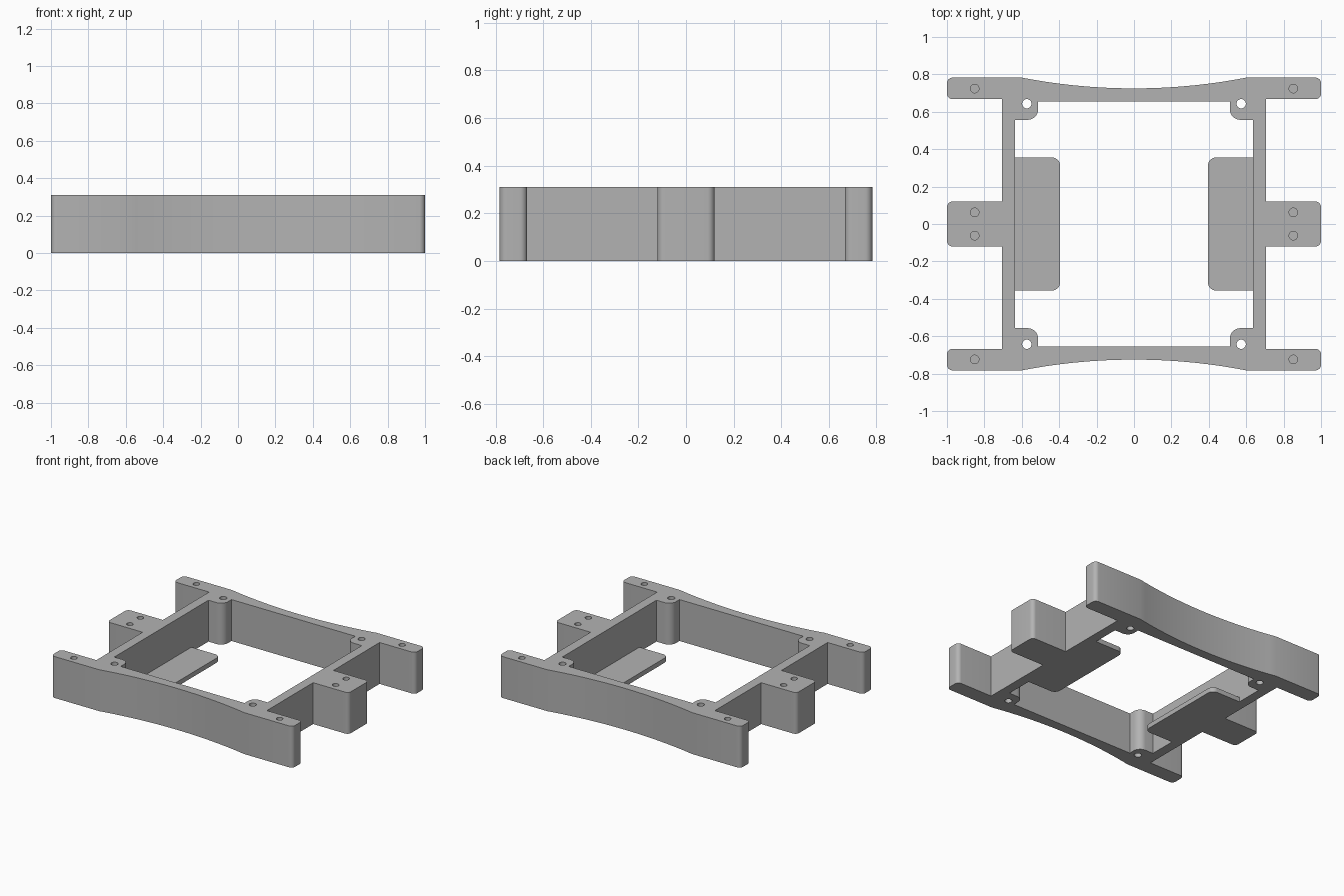
import bpy, bmesh
from math import cos, sin, sqrt, pi
from mathutils import Vector

cube = bpy.data.objects.get("Cube")
if cube:
    bpy.data.objects.remove(cube, do_unlink=True)

HEIGHT = 0.31
PLATE = 0.035

grey = bpy.data.materials.new("plain grey")
grey.use_nodes = True
colour = (0.45, 0.45, 0.45, 1)
grey.diffuse_color = colour
grey.node_tree.nodes["Principled BSDF"].inputs["Base Color"].default_value = colour


def mirrored(quarter):
    """Close a loop from the points of its +x +y quarter."""
    half = quarter + [(-x, y, r) for x, y, r in reversed(quarter)]
    return half + [(x, -y, r) for x, y, r in reversed(half)]


def rounded(points, steps=8):
    """Replace each right-angled corner (x, y, radius) by an arc."""
    out = []
    for i, (x, y, r) in enumerate(points):
        p = Vector((x, y))
        if r == 0:
            out.append(p)
            continue
        a = (Vector(points[i - 1][:2]) - p).normalized() * r
        b = (Vector(points[(i + 1) % len(points)][:2]) - p).normalized() * r
        for k in range(steps + 1):
            t = k / steps * pi / 2
            out.append(p + a * (1 - sin(t)) + b * (1 - cos(t)))
    return out


def circle(x, y, r, steps=24):
    return [Vector((x + r * cos(2 * pi * k / steps), y + r * sin(2 * pi * k / steps)))
            for k in range(steps)]


def prism(name, loops, z0, z1):
    """Extrude closed outlines between two heights."""
    bm = bmesh.new()
    for loop in loops:
        low = [bm.verts.new((p.x, p.y, z0)) for p in loop]
        high = [bm.verts.new((p.x, p.y, z1)) for p in loop]
        bm.faces.new(low[::-1])
        bm.faces.new(high)
        for i in range(len(loop)):
            j = (i + 1) % len(loop)
            bm.faces.new((low[i], low[j], high[j], high[i]))
    bmesh.ops.recalc_face_normals(bm, faces=bm.faces)
    mesh = bpy.data.meshes.new(name)
    bm.to_mesh(mesh)
    bm.free()
    mesh.materials.append(grey)
    obj = bpy.data.objects.new(name, mesh)
    bpy.context.collection.objects.link(obj)
    return obj


def combine(target, tool, operation):
    """Apply a boolean and discard the tool."""
    mod = target.modifiers.new(operation, "BOOLEAN")
    mod.object, mod.operation, mod.solver = tool, operation, "EXACT"
    bpy.context.view_layer.objects.active = target
    bpy.ops.object.modifier_apply(modifier=mod.name)
    bpy.data.objects.remove(tool, do_unlink=True)


# Outer outline: middle lug, side wall, corner lug, curved waist
BACK, WAIST, SPAN = 0.7825, 0.725, 0.6
sag = BACK - WAIST
radius = (SPAN ** 2 + sag ** 2) / (2 * sag)
waist = []
for k in range(12):
    x = SPAN * (1 - k / 11.5)
    waist.append((x, WAIST + radius - sqrt(radius ** 2 - x ** 2), 0))
outer = [(1, 0.12, 0.03), (0.706, 0.12, 0), (0.706, 0.667, 0),
         (1, 0.667, 0.03), (1, BACK, 0.03)] + waist
frame = prism("frame", [rounded(mirrored(outer))], 0, HEIGHT)

# Central opening with a rounded screw boss in each corner
inner = [(0.635, 0.557, 0), (0.513, 0.557, 0.055), (0.513, 0.655, 0)]
combine(frame, prism("opening", [rounded(mirrored(inner))], -0.1, HEIGHT + 0.1), "DIFFERENCE")

# Thin support shelves on the inside of the side walls
shelves = []
for s in (-1, 1):
    shelves.append(rounded([(s * 0.67, -0.356, 0), (s * 0.395, -0.356, 0.045),
                            (s * 0.395, 0.356, 0.045), (s * 0.67, 0.356, 0)]))
combine(frame, prism("shelves", shelves, 0, PLATE), "UNION")

# Through holes in the bosses, blind holes in the lugs
signs = [(sx, sy) for sx in (-1, 1) for sy in (-1, 1)]
through = [circle(sx * 0.573, sy * 0.643, 0.025) for sx, sy in signs]
combine(frame, prism("through_holes", through, -0.1, HEIGHT + 0.1), "DIFFERENCE")
blind = [circle(sx * 0.852, sy * y, 0.023) for sx, sy in signs for y in (0.062, 0.724)]
combine(frame, prism("blind_holes", blind, 0.1, HEIGHT + 0.1), "DIFFERENCE")

# Smooth the arcs while keeping the edges crisp
bpy.ops.object.select_all(action="DESELECT")
frame.select_set(True)
bpy.context.view_layer.objects.active = frame
bpy.ops.object.shade_smooth_by_angle(angle=pi / 6)
